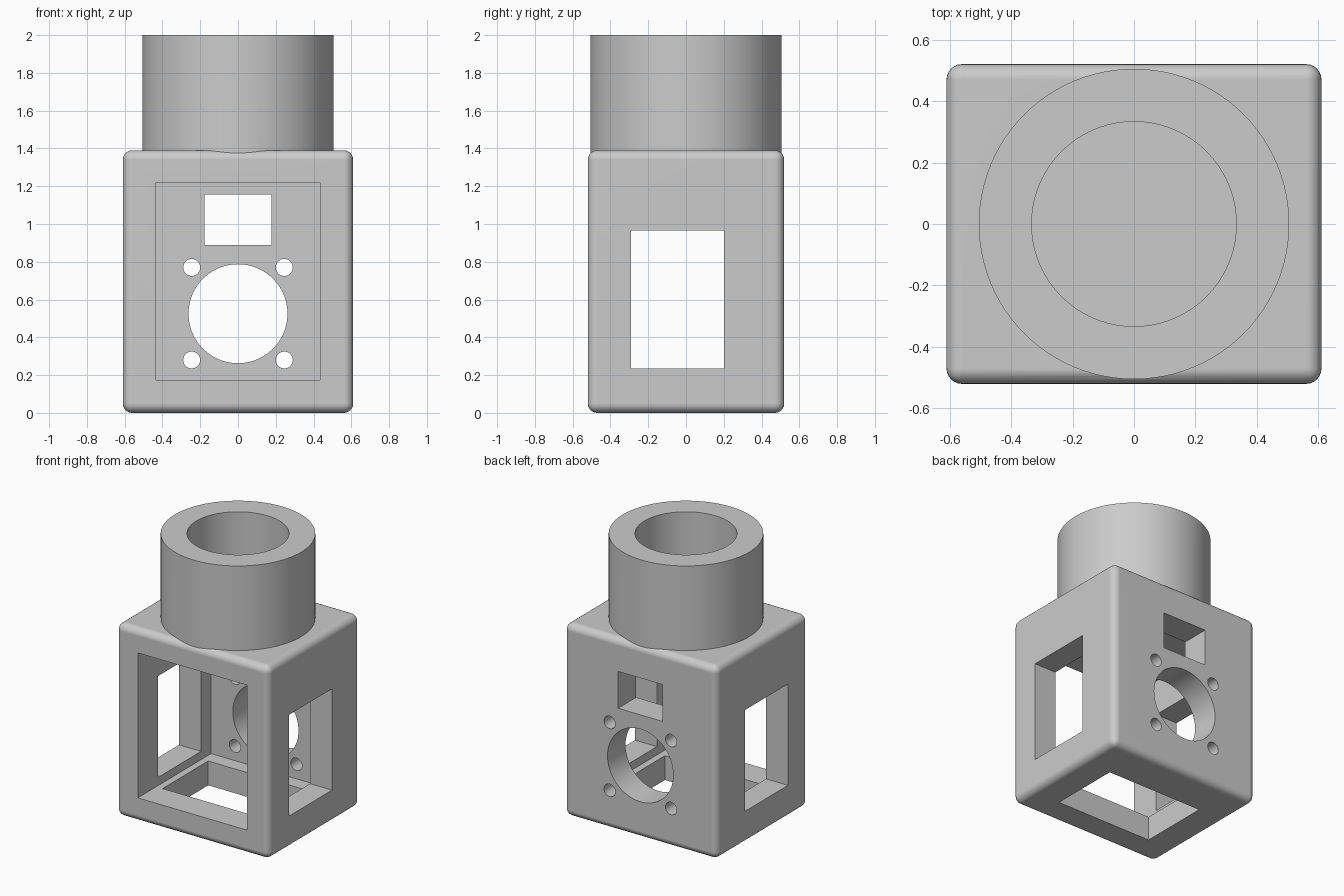
import bpy, bmesh, math
from mathutils import Matrix, Vector

cube = bpy.data.objects.get("Cube")
if cube:
    bpy.data.objects.remove(cube, do_unlink=True)

grey = bpy.data.materials.new("plain grey")
grey.use_nodes = True
colour = (0.6, 0.6, 0.6, 1)
grey.diffuse_color = colour
grey.node_tree.nodes["Principled BSDF"].inputs["Base Color"].default_value = colour


def make_object(name, bm):
    mesh = bpy.data.meshes.new(name)
    bm.to_mesh(mesh)
    bm.free()
    mesh.materials.append(grey)
    obj = bpy.data.objects.new(name, mesh)
    bpy.context.collection.objects.link(obj)
    return obj


def box(name, low, high, radius=0):
    low, high = Vector(low), Vector(high)
    bm = bmesh.new()
    bmesh.ops.create_cube(bm, size=1)
    bmesh.ops.scale(bm, vec=high - low, verts=bm.verts)
    bmesh.ops.translate(bm, vec=(low + high) / 2, verts=bm.verts)
    if radius:
        bmesh.ops.bevel(bm, geom=bm.edges[:], offset=radius, segments=6,
                        profile=0.5, affect='EDGES')
    return make_object(name, bm)


def cylinder(name, centre, radius, depth, sides=96, along_y=False):
    bm = bmesh.new()
    turn = Matrix.Rotation(math.pi / 2, 4, 'X') if along_y else Matrix()
    bmesh.ops.create_cone(bm, cap_ends=True, segments=sides, radius1=radius,
                          radius2=radius, depth=depth,
                          matrix=Matrix.Translation(centre) @ turn)
    return make_object(name, bm)


def combine(target, tool, operation):
    mod = target.modifiers.new(tool.name, 'BOOLEAN')
    mod.operation, mod.solver, mod.object = operation, 'EXACT', tool
    bpy.context.view_layer.objects.active = target
    bpy.ops.object.modifier_apply(modifier=mod.name)
    bpy.data.objects.remove(tool, do_unlink=True)


# Rounded box with a round neck on top
housing = box("housing", (-0.61, -0.52, 0), (0.61, 0.52, 1.39), 0.05)
combine(housing, cylinder("neck", (0, 0, 1.65), 0.505, 0.7), 'UNION')

cutters = [
    # Blind bore in the neck
    cylinder("neck_bore", (0, 0, 1.79), 0.333, 0.8),
    # Main cavity, open at the front
    box("cavity", (-0.435, -0.7, 0.175), (0.435, 0.315, 1.22)),
    # Windows through both sides, the floor and the back
    box("side_windows", (-0.8, -0.29, 0.235), (0.8, 0.2, 0.965)),
    box("floor_window", (-0.385, -0.31, -0.2), (0.385, 0.21, 0.4)),
    box("back_window", (-0.177, 0.1, 0.89), (0.177, 0.7, 1.155)),
    # Large round opening in the back
    cylinder("back_opening", (0, 0.45, 0.525), 0.262, 0.5, along_y=True),
]
# Four screw holes around the round opening
for x in (-0.245, 0.245):
    for z in (0.28, 0.77):
        cutters.append(cylinder("screw_hole", (x, 0.45, z), 0.045, 0.5, 32, True))
for cutter in cutters:
    combine(housing, cutter, 'DIFFERENCE')

# Smooth rounded parts, keep flat faces clean
bpy.ops.object.select_all(action='DESELECT')
housing.select_set(True)
bpy.context.view_layer.objects.active = housing
bpy.ops.object.shade_smooth_by_angle(angle=math.radians(30))
normals = housing.modifiers.new("clean_normals", 'WEIGHTED_NORMAL')
normals.keep_sharp = True
